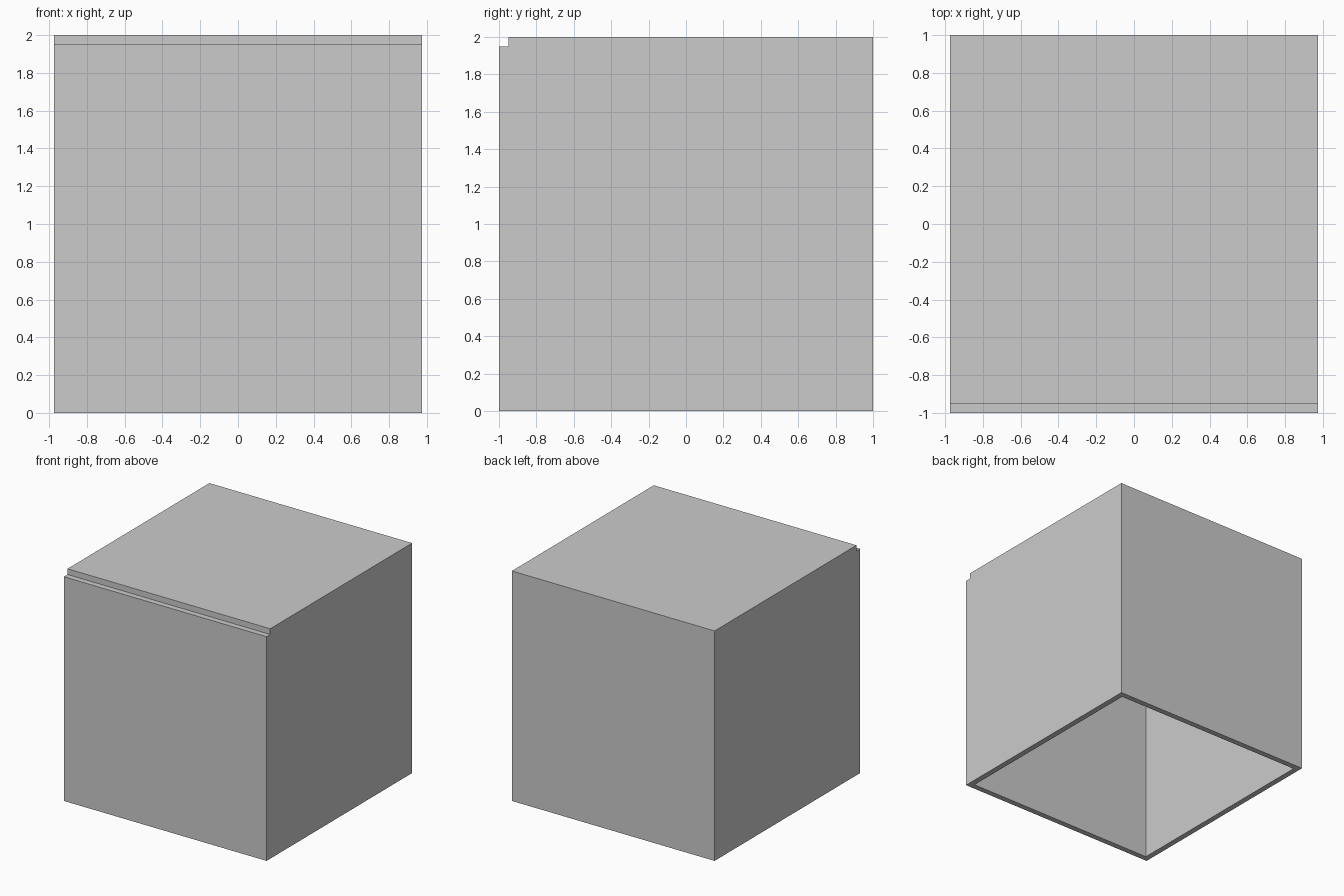
import bpy
import bmesh
from mathutils import Matrix, Vector

if "Cube" in bpy.data.objects:
    bpy.data.objects.remove(bpy.data.objects["Cube"])

W, D, H, T = 0.975, 1.0, 2.0, 0.05  # half width, half depth, height, panel thickness


def panel(name, lo, hi):
    lo, hi = Vector(lo), Vector(hi)
    bm = bmesh.new()
    bmesh.ops.create_cube(bm, size=1, matrix=Matrix.Translation((lo + hi) / 2)
                          @ Matrix.Diagonal((*(hi - lo), 1)))
    mesh = bpy.data.meshes.new(name)
    bm.to_mesh(mesh)
    bm.free()
    bpy.context.collection.objects.link(bpy.data.objects.new(name, mesh))


# Front and back walls span the full width
panel("front_wall", (-W, -D, 0), (W, -D + T, H - T))
panel("back_wall", (-W, D - T, 0), (W, D, H - T))

# Side walls fit between them
for name, x in (("left_wall", -W), ("right_wall", W - T)):
    panel(name, (x, -D + T, 0), (x + T, D - T, H - T))

# Top panel is set back from the front, leaving the stepped edge; bottom is open
panel("top_panel", (-W, -D + T, H - T), (W, D, H))
